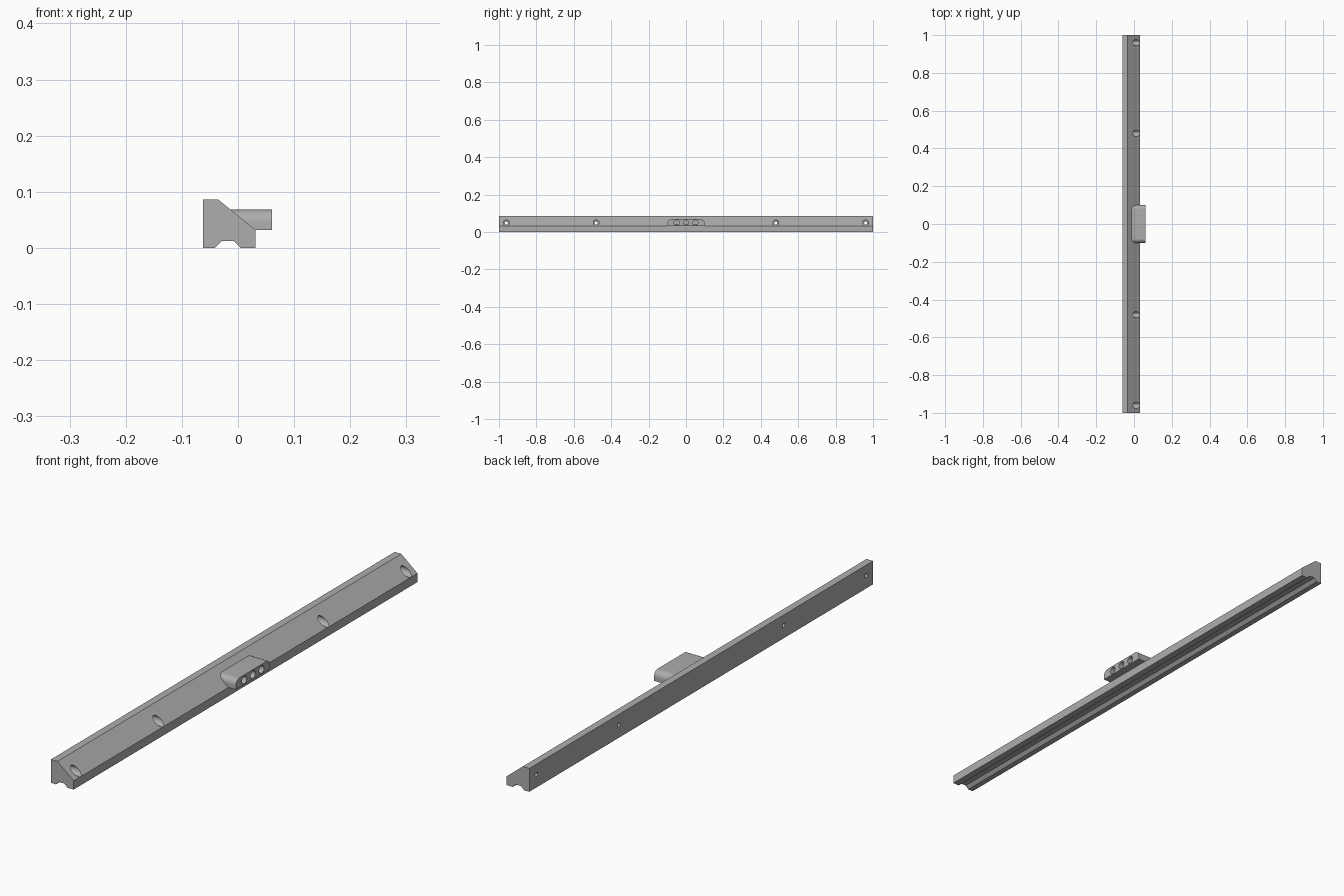
import bpy
import bmesh
import math
from mathutils import Matrix

cube = bpy.data.objects.get("Cube")
if cube:
    bpy.data.objects.remove(cube, do_unlink=True)

metal = bpy.data.materials.new("plain_grey")
metal.use_nodes = True
GREY = (0.42, 0.42, 0.42, 1)
metal.diffuse_color = GREY
metal.node_tree.nodes["Principled BSDF"].inputs["Base Color"].default_value = GREY


def finish(name, bm):
    bmesh.ops.recalc_face_normals(bm, faces=bm.faces[:])
    mesh = bpy.data.meshes.new(name)
    bm.to_mesh(mesh)
    bm.free()
    mesh.materials.append(metal)
    obj = bpy.data.objects.new(name, mesh)
    bpy.context.collection.objects.link(obj)
    return obj


def extrude(name, points, offset):
    """Extrude a closed outline along an offset."""
    bm = bmesh.new()
    face = bm.faces.new([bm.verts.new(p) for p in points])
    new = bmesh.ops.extrude_face_region(bm, geom=[face])["geom"]
    verts = [v for v in new if isinstance(v, bmesh.types.BMVert)]
    bmesh.ops.translate(bm, verts=verts, vec=offset)
    return finish(name, bm)


def drill(target, holes):
    """Bore (radius, x_start, x_end, y, z) holes along x."""
    for radius, x0, x1, y, z in holes:
        bm = bmesh.new()
        place = Matrix.Translation(((x0 + x1) / 2, y, z)) @ Matrix.Rotation(math.pi / 2, 4, "Y")
        bmesh.ops.create_cone(bm, cap_ends=True, segments=32, radius1=radius,
                              radius2=radius, depth=x1 - x0, matrix=place)
        cutter = finish("hole_cutter", bm)
        cutter.hide_render = True
        mod = target.modifiers.new("hole", "BOOLEAN")
        mod.operation = "DIFFERENCE"
        mod.solver = "EXACT"
        mod.object = cutter
        bpy.context.view_layer.objects.active = target
        bpy.ops.object.modifier_apply(modifier=mod.name)
        bpy.data.objects.remove(cutter, do_unlink=True)


def smooth(obj):
    bpy.ops.object.select_all(action="DESELECT")
    obj.select_set(True)
    bpy.context.view_layer.objects.active = obj
    bpy.ops.object.shade_smooth_by_angle(angle=math.radians(30))


# Long rail with a sloped face and a groove underneath
profile = [(-0.062, 0), (-0.062, 0.086), (-0.035, 0.086), (0.031, 0.032), (0.031, 0),
           (0.005, 0), (-0.007, 0.012), (-0.029, 0.012), (-0.041, 0)]
rail = extrude("rail", [(x, -1, z) for x, z in profile], (0, 2, 0))

# Counterbored screw holes along the rail
screw_holes = []
for y in (-0.96, -0.48, 0.48, 0.96):
    screw_holes += [(0.016, -0.025, 0.08, y, 0.048), (0.008, -0.08, 0.0, y, 0.048)]
drill(rail, screw_holes)
smooth(rail)

# Connector block with rounded upper corners
half, low, high, r = 0.1, 0.032, 0.068, 0.022
arc = [math.radians(9 * i) for i in range(11)]
right = [(half - r + r * math.cos(a), high - r + r * math.sin(a)) for a in arc]
outline = [(half, low)] + right + [(-y, z) for y, z in reversed(right)] + [(-half, low)]
block = extrude("connector_block", [(-0.013, y, z) for y, z in outline], (0.074, 0, 0))

# Three sockets in the end of the block
drill(block, [(0.014, 0.02, 0.08, y, 0.049) for y in (-0.05, 0, 0.05)])
smooth(block)
